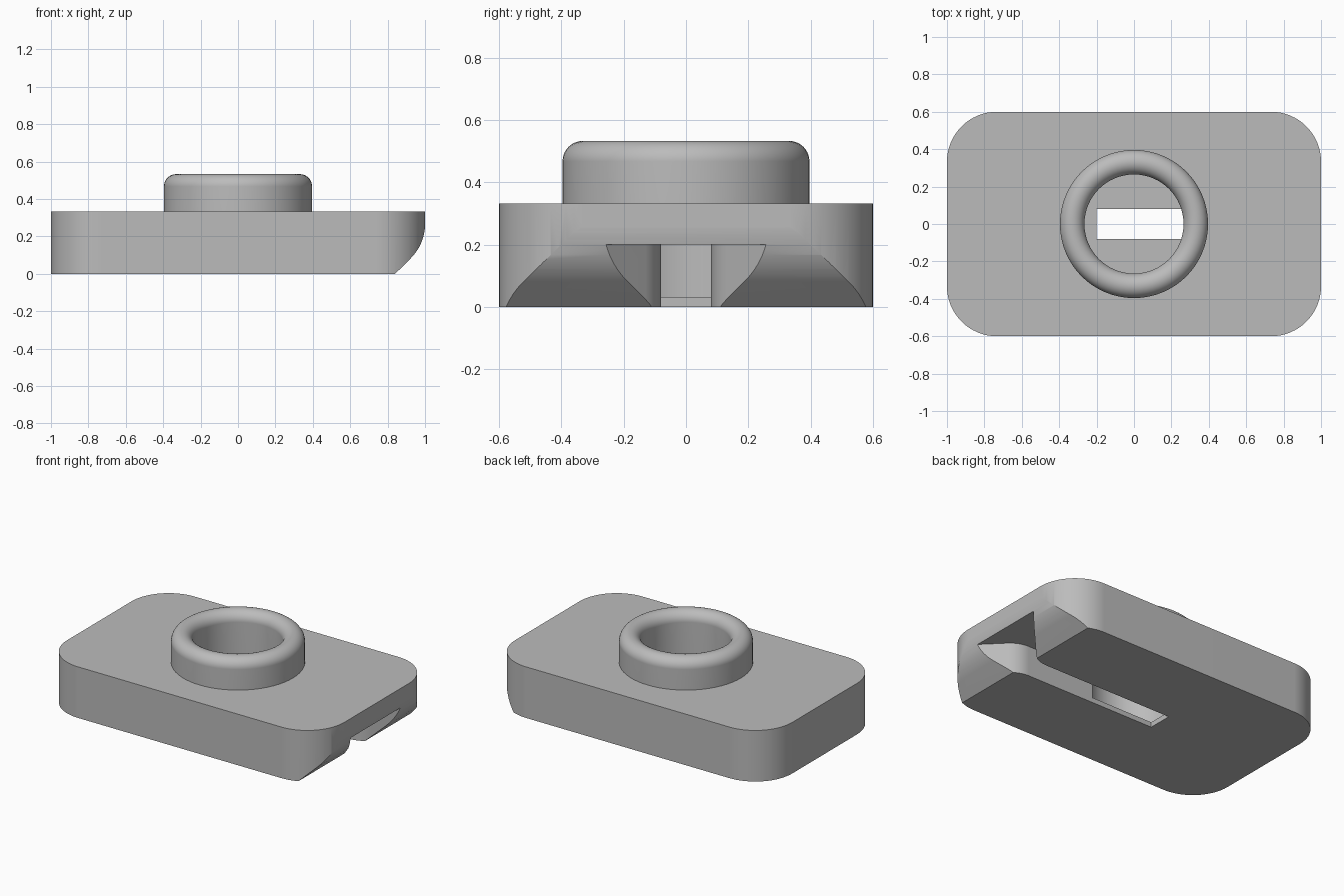
import bpy, bmesh, math
from mathutils import Vector

if "Cube" in bpy.data.objects:
    bpy.data.objects.remove(bpy.data.objects["Cube"])

BASE_TOP, HOLE_R, COLLAR_R, COLLAR_TOP = 0.333, 0.265, 0.396, 0.533

grey = bpy.data.materials.new("mid grey")
grey.diffuse_color = (0.5, 0.5, 0.5, 1)
grey.use_nodes = True
grey.node_tree.nodes["Principled BSDF"].inputs["Base Color"].default_value = grey.diffuse_color


def make_object(name, bm):
    bmesh.ops.recalc_face_normals(bm, faces=bm.faces)
    mesh = bpy.data.meshes.new(name)
    bm.to_mesh(mesh)
    bm.free()
    mesh.materials.append(grey)
    obj = bpy.data.objects.new(name, mesh)
    bpy.context.collection.objects.link(obj)
    return obj


def prism(name, points, low, high, place):
    """Extrude a 2D outline; place(a, b, h) maps it into space."""
    bm = bmesh.new()
    a = [bm.verts.new(place(*p, low)) for p in points]
    b = [bm.verts.new(place(*p, high)) for p in points]
    bm.faces.new(a)
    bm.faces.new(b)
    for i in range(len(a)):
        j = (i + 1) % len(a)
        bm.faces.new((a[i], a[j], b[j], b[i]))
    return make_object(name, bm)


def arc(cx, cy, r, start, end, n):
    return [(cx + r * math.cos(math.radians(start + (end - start) * i / n)),
             cy + r * math.sin(math.radians(start + (end - start) * i / n)))
            for i in range(n + 1)]


def cut(obj, cutter):
    mod = obj.modifiers.new("cut", 'BOOLEAN')
    mod.operation, mod.solver, mod.object = 'DIFFERENCE', 'EXACT', cutter
    bpy.context.view_layer.objects.active = obj
    bpy.ops.object.modifier_apply(modifier=mod.name)
    bpy.data.objects.remove(cutter)


def smooth(obj):
    bpy.ops.object.select_all(action='DESELECT')
    obj.select_set(True)
    bpy.context.view_layer.objects.active = obj
    bpy.ops.object.shade_smooth_by_angle(angle=math.radians(30))
    mod = obj.modifiers.new("weighted normals", 'WEIGHTED_NORMAL')
    mod.keep_sharp = True


flat = lambda a, b, h: (a, b, h)
side = lambda a, b, h: (a, h, b)

# Rounded rectangular base block
R = 0.267
outline = []
for sx, sy, start in ((1, 1, 0), (-1, 1, 90), (-1, -1, 180), (1, -1, 270)):
    outline += arc(sx * (1 - R), sy * (0.6 - R), R, start, start + 90, 16)
base = prism("base_block", outline, 0, BASE_TOP, flat)

# Sloped nose under the right end, rounding into the upright end wall
r = 0.26
t = r * math.tan(math.radians(22.5))
nose = arc(1.0003 - r, 0.16 + t, r, -45, 0, 12)
nose = [(0.64, -0.2)] + nose + [(1.3, 0.16 + t), (1.3, -0.2)]
cut(base, prism("nose_cutter", nose, -1, 1, side))

# Round well through the collar, leaving a thin floor
cut(base, prism("well_cutter", arc(0, 0, HOLE_R, 0, 360 - 360 / 64, 63), 0.033, 0.6, flat))

# Slot from below with a flared mouth
r = 0.17
t = r * math.tan(math.radians(22.5))
flare = arc(0.815 - t, 0.08 + r, r, -90, -45, 8) + [(1.2, 0.465)]
slot = [(-0.2, 0.08)] + flare
slot += [(x, -y) for x, y in reversed(slot)]
cut(base, prism("slot_cutter", slot, -0.2, 0.2, flat))
smooth(base)

# Raised collar with a fully rounded rim, lathed and open underneath
rim = (COLLAR_R - HOLE_R) / 2
profile = [(COLLAR_R, BASE_TOP)]
profile += arc(HOLE_R + rim, COLLAR_TOP - rim, rim, 0, 180, 20)
profile += [(HOLE_R, BASE_TOP)]
N = 64
bm = bmesh.new()
rings = []
for k in range(N):
    c, s = math.cos(2 * math.pi * k / N), math.sin(2 * math.pi * k / N)
    rings.append([bm.verts.new((p * c, p * s, z)) for p, z in profile])
for k in range(N):
    a, b = rings[k], rings[(k + 1) % N]
    for i in range(len(profile) - 1):
        bm.faces.new((a[i], b[i], b[i + 1], a[i + 1]))
smooth(make_object("collar", bm))
